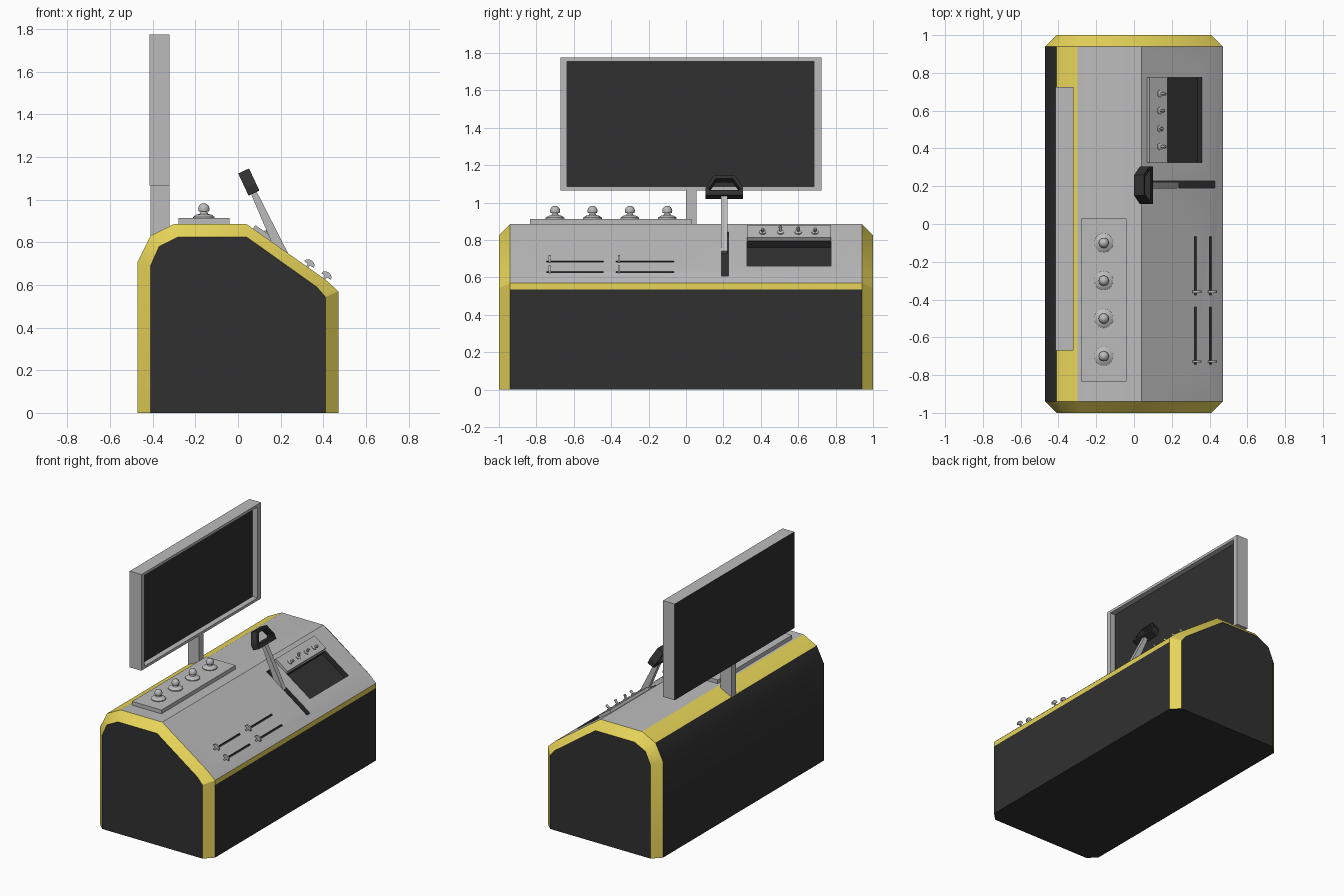
import bpy, bmesh, math
from mathutils import Matrix, Vector

if "Cube" in bpy.data.objects:
    bpy.data.objects.remove(bpy.data.objects["Cube"])


def material(name, col):
    m = bpy.data.materials.new(name)
    m.diffuse_color = (*col, 1)
    m.use_nodes = True
    m.node_tree.nodes["Principled BSDF"].inputs["Base Color"].default_value = m.diffuse_color
    return m


MATS = [material("grey", (0.5, 0.5, 0.5)),
        material("yellow", (0.8, 0.66, 0.1)),
        material("dark", (0.03, 0.03, 0.03))]
GREY, YELLOW, DARK = 0, 1, 2


def loft(name, rings, mat=GREY, caps=None, closed=False, matrix=Matrix(), smooth=30):
    """Skin a list of rings; mat is an index or a function of (band, segment)."""
    bm = bmesh.new()
    vs = [[bm.verts.new(matrix @ Vector(p)) for p in r] for r in rings]
    pick = mat if callable(mat) else (lambda i, j: mat)
    n = len(rings[0])
    for i in range(len(vs) if closed else len(vs) - 1):
        a, b = vs[i], vs[(i + 1) % len(vs)]
        for j in range(n):
            k = (j + 1) % n
            bm.faces.new((a[j], a[k], b[k], b[j])).material_index = pick(i, j)
    if not closed:
        caps = caps or (pick(0, 0), pick(0, 0))
        bm.faces.new(vs[0]).material_index = caps[0]
        bm.faces.new(vs[-1]).material_index = caps[1]
    bmesh.ops.recalc_face_normals(bm, faces=bm.faces)
    me = bpy.data.meshes.new(name)
    bm.to_mesh(me)
    bm.free()
    for m in MATS:
        me.materials.append(m)
    ob = bpy.data.objects.new(name, me)
    bpy.context.collection.objects.link(ob)
    if smooth:
        smooth_by_angle(ob, smooth)
    return ob


def smooth_by_angle(ob, deg):
    bpy.ops.object.select_all(action='DESELECT')
    ob.select_set(True)
    bpy.context.view_layer.objects.active = ob
    bpy.ops.object.shade_smooth_by_angle(angle=math.radians(deg))


def rect_xy(x0, x1, y0, y1, z):
    return [(x0, y0, z), (x1, y0, z), (x1, y1, z), (x0, y1, z)]


def rect_yz(x, y0, y1, z0, z1):
    return [(x, y0, z0), (x, y1, z0), (x, y1, z1), (x, y0, z1)]


def box(name, x, y, z, mat=GREY, matrix=Matrix()):
    return loft(name, [rect_xy(*x, *y, z[0]), rect_xy(*x, *y, z[1])],
                mat, matrix=matrix, smooth=0)


def lathe(name, profile, matrix, mat=GREY, n=20):
    rings = [[(r * math.cos(t), r * math.sin(t), z)
              for t in (2 * math.pi * i / n for i in range(n))] for r, z in profile]
    return loft(name, rings, mat, matrix=matrix, smooth=40)


# Local frame lying on the sloped desk surface
SLOPE = math.atan2(0.26, 0.37)
COS = math.cos(SLOPE)


def on_slope(x, y, h=0.0):
    z = 0.885 - (x - 0.04) * math.tan(SLOPE)
    return (Matrix.Translation((x, y, z)) @ Matrix.Rotation(SLOPE, 4, 'Y')
            @ Matrix.Translation((0, 0, h)))


# Console body: side profile lofted along y with chamfered ends
outer = [(-0.47, 0), (-0.47, 0.71), (-0.41, 0.83), (-0.30, 0.885), (0.04, 0.885),
         (0.41, 0.625), (0.47, 0.57), (0.47, 0.535), (0.47, 0)]
inner = [(-0.41, 0), (-0.41, 0.69), (-0.37, 0.78), (-0.28, 0.825), (0.04, 0.825),
         (0.37, 0.59), (0.41, 0.543), (0.41, 0.51), (0.41, 0)]
strip = [DARK, DARK, YELLOW, GREY, GREY, GREY, YELLOW, DARK, DARK]
body = loft("console_body",
            [[(x, y, z) for x, z in p]
             for p, y in ((inner, -1), (outer, -0.94), (outer, 0.94), (inner, 1))],
            lambda i, j: strip[j] if i == 1 or j == 8 else YELLOW, (DARK, DARK), smooth=0)

# Recesses in the slope: display, lever slot, four slider slots
SLIDER_X = (0.325, 0.405)
SLIDER_Y = ((-0.745, -0.44), (-0.375, -0.065))
recesses = [(0.17, 0.36, 0.325, 0.775, 0.04), (0.10, 0.43, 0.19, 0.227, 0.03)]
recesses += [(x - 0.005, x + 0.005, y0, y1, 0.015) for x in SLIDER_X for y0, y1 in SLIDER_Y]
for x0, x1, y0, y1, depth in recesses:
    half = (x1 - x0) / 2 / COS
    cutter = box("recess_cutter", (-half, half), (y0, y1), (-depth, 0.05), DARK,
                 on_slope((x0 + x1) / 2, 0))
    mod = body.modifiers.new("recess", 'BOOLEAN')
    mod.operation, mod.solver, mod.object = 'DIFFERENCE', 'EXACT', cutter
    bpy.context.view_layer.objects.active = body
    bpy.ops.object.modifier_apply(modifier=mod.name)
    bpy.data.objects.remove(cutter)
smooth_by_angle(body, 30)

# Slider handles: thin half-disc tabs on stems
tab = [(-0.006, -0.012), (0.006, -0.012), (0.006, 0.012)]
tab += [(0.027 * math.cos(t), 0.014 + 0.022 * math.sin(t))
        for t in (math.pi * i / 8 for i in range(9))] + [(-0.006, 0.012)]
for x in SLIDER_X:
    for y0, _ in SLIDER_Y:
        loft("slider_handle", [[(u, s, w) for u, w in tab] for s in (-0.006, 0.006)],
             matrix=on_slope(x, y0 + 0.017))

# Monitor with recessed screen, and its post
loft("monitor", [rect_yz(-0.415, -0.67, 0.725, 1.065, 1.775),
                 rect_yz(-0.32, -0.67, 0.725, 1.065, 1.775),
                 rect_yz(-0.32, -0.635, 0.685, 1.085, 1.755),
                 rect_yz(-0.36, -0.635, 0.685, 1.085, 1.755)],
     GREY, (DARK, DARK), smooth=0)
box("monitor_post", (-0.41, -0.32), (0.0, 0.055), (0.80, 1.07))

# Knob panel on the flat top
box("knob_panel", (-0.28, -0.04), (-0.835, 0.03), (0.88, 0.913))
knob = [(0.05, 0), (0.05, 0.008), (0.036, 0.018), (0.02, 0.022), (0.015, 0.032)]
knob += [(0.027 * math.cos(math.radians(a)), 0.045 + 0.027 * math.sin(math.radians(a)))
         for a in (-25, 0, 25, 50, 70, 86)]
for y in (-0.1, -0.3, -0.5, -0.7):
    lathe("knob", knob, Matrix.Translation((-0.16, y, 0.911)))

# Toggle switch panel on the slope
half = 0.095 / 2 / COS
box("switch_panel", (-half, half), (0.325, 0.775), (-0.01, 0.02), GREY, on_slope(0.1175, 0))
for y, lean in ((0.41, 20), (0.505, -20), (0.6, 0), (0.69, 20)):
    m = on_slope(0.127, y, 0.019)
    lathe("switch_collar", [(0.019, 0), (0.019, 0.006), (0.010, 0.010)], m, n=12)
    lathe("switch_toggle", [(0.005, 0), (0.010, 0.032), (0.006, 0.037)],
          m @ Matrix.Rotation(math.radians(lean), 4, 'Y'), n=12)

# Main lever: tapered stick and ring-shaped grip
tilt = Matrix.Translation((0.075, 0.205, 1.03)) @ Matrix.Rotation(math.radians(-25), 4, 'Y')
loft("lever_stick", [rect_xy(-0.026, 0.026, -0.017, 0.017, -0.33),
                     rect_xy(-0.014, 0.014, -0.017, 0.017, 0.01)], matrix=tilt, smooth=0)
ring_out = [(-0.1, 0), (0.1, 0), (0.1, 0.042), (0.055, 0.115), (-0.055, 0.115), (-0.1, 0.042)]
ring_in = [(-0.083, 0.028), (0.083, 0.028), (0.083, 0.038), (0.046, 0.097),
           (-0.046, 0.097), (-0.083, 0.038)]
loft("lever_grip", [[(x, y, z) for y, z in r] for r, x in
                    ((ring_out, -0.028), (ring_out, 0.028), (ring_in, 0.028), (ring_in, -0.028))],
     DARK, closed=True, matrix=tilt, smooth=0)
